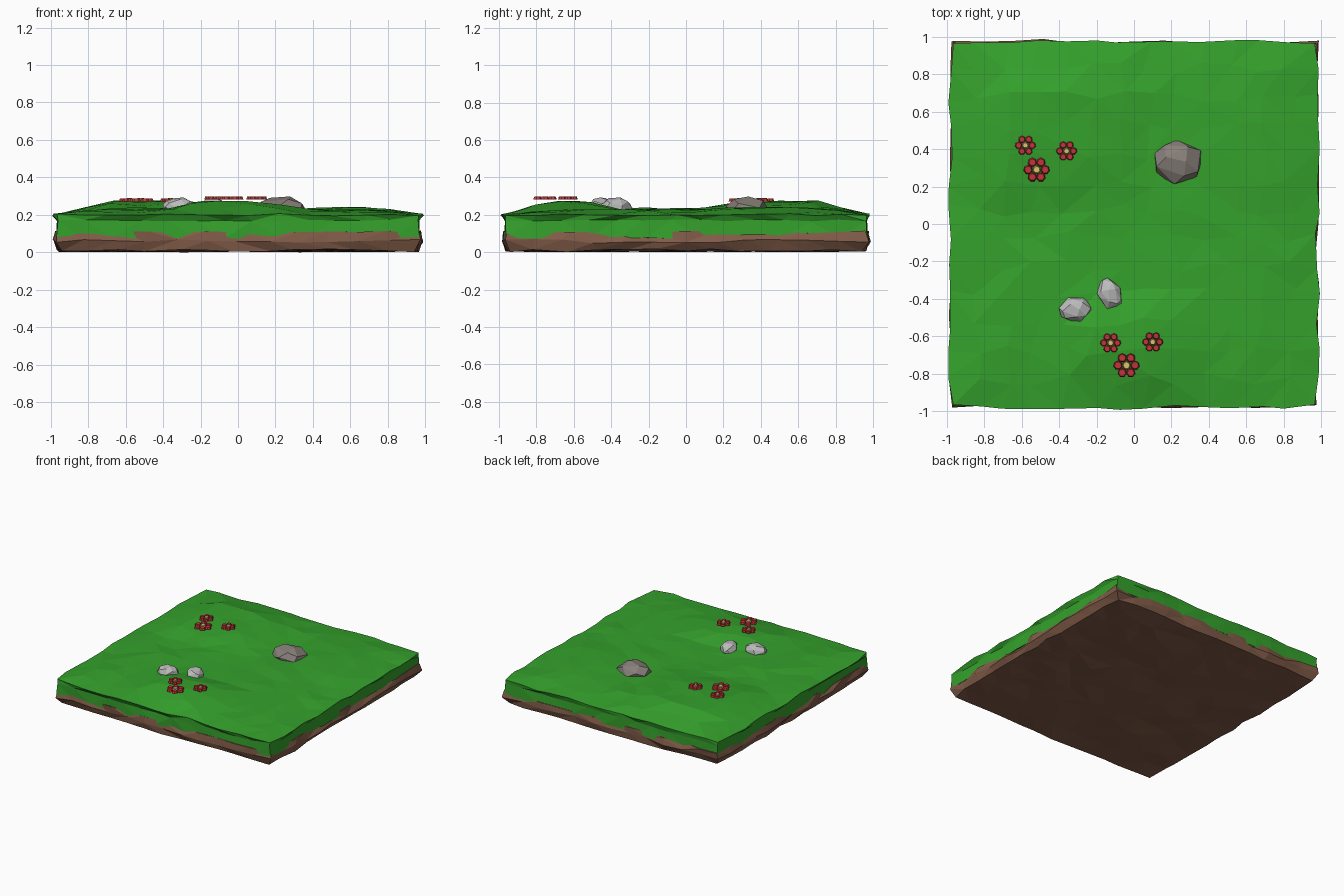
import bpy, bmesh, math, random
from mathutils import Vector

if "Cube" in bpy.data.objects:
    bpy.data.objects.remove(bpy.data.objects["Cube"])

random.seed(7)


def material(name, rgb):
    m = bpy.data.materials.new(name)
    m.diffuse_color = (*rgb, 1)
    m.use_nodes = True
    m.node_tree.nodes["Principled BSDF"].inputs["Base Color"].default_value = m.diffuse_color
    return m


GRASS = material("grass_green", (0.035, 0.36, 0.025))
DIRT = material("dirt_brown", (0.22, 0.105, 0.065))
RED = material("petal_red", (0.55, 0.035, 0.045))
YELLOW = material("pollen_yellow", (0.72, 0.55, 0.16))
DARK = material("dark_stone", (0.24, 0.21, 0.19))
LIGHT = material("light_stone", (0.5, 0.5, 0.5))


def finish(name, bm, *mats):
    bmesh.ops.recalc_face_normals(bm, faces=bm.faces[:])
    me = bpy.data.meshes.new(name)
    bm.to_mesh(me)
    bm.free()
    for m in mats:
        me.materials.append(m)
    ob = bpy.data.objects.new(name, me)
    bpy.context.collection.objects.link(ob)
    return ob


def jit(a):
    return random.uniform(-a, a)


def slab(name, n, surface, rings, mat):
    """Uneven sheet whose border is carried through wall rings (half size, z, jitter)."""
    bm = bmesh.new()
    grid = {}
    for i in range(n + 1):
        for j in range(n + 1):
            edge_x, edge_y = i in (0, n), j in (0, n)
            x = (2 * i / n - 1) * 0.98 + jit(0.013 if edge_x else 0.035)
            y = (2 * j / n - 1) * 0.98 + jit(0.013 if edge_y else 0.035)
            if edge_x and edge_y:
                x, y = math.copysign(0.965, x), math.copysign(0.965, y)
            grid[i, j] = bm.verts.new(surface(x, y))
    for i in range(n):
        for j in range(n):
            bm.faces.new([grid[i, j], grid[i + 1, j], grid[i + 1, j + 1], grid[i, j + 1]])
    border = ([(i, 0) for i in range(n)] + [(n, j) for j in range(n)]
              + [(i, n) for i in range(n, 0, -1)] + [(0, j) for j in range(n, 0, -1)])
    last = [grid[b] for b in border]
    for half, z, dxy, dz in rings:
        ring = [bm.verts.new(((2 * i / n - 1) * half + jit(dxy),
                              (2 * j / n - 1) * half + jit(dxy), z + jit(dz)))
                for i, j in border]
        for k in range(len(ring)):
            m = (k + 1) % len(ring)
            bm.faces.new([last[k], last[m], ring[m], ring[k]])
        last = ring
    bm.faces.new(last)
    bmesh.ops.triangulate(bm, faces=bm.faces[:])
    return finish(name, bm, mat)


# Grass: flat-topped hills falling away to the rim
HILLS = [(-0.45, 0.56, 0.42, 0.42, 0.048), (0.0, -0.68, 0.31, 0.25, 0.045),
         (0.65, 0.5, 0.35, 0.4, 0.012), (-0.35, -0.35, 0.3, 0.3, 0.01)]


def ground(x, y):
    ramp = min(1, max(0, 0.99 - max(abs(x), abs(y))) / 0.25)
    h = 0.2 + 0.026 * ramp
    for cx, cy, rx, ry, a in HILLS:
        h += a * ramp * math.exp(-abs((x - cx) / rx) ** 4 - abs((y - cy) / ry) ** 4)
    return h


slab("grass", 13, lambda x, y: (x, y, ground(x, y) + jit(0.006)),
     [(0.965, 0.17, 0.004, 0.005), (0.967, 0.075, 0.005, 0.005)], GRASS)

# Dirt: underside sheet with a bulging wall that breaks through the grass
slab("dirt", 12, lambda x, y: (x * 0.975, y * 0.975, 0.009 + jit(0.009)),
     [(0.978, 0.06, 0.012, 0.012), (0.965, 0.108, 0.014, 0.008)], DIRT)


# Rocks: faceted hulls
def rock(name, x, y, size, turn, top, mat, count=18):
    bm = bmesh.new()
    for k in range(count):
        z = 1 - 2 * (k + 0.5) / count
        a = k * 2.4 + jit(0.3)
        r = math.sqrt(1 - z * z)
        p = Vector((r * math.cos(a), r * math.sin(a), z))
        bm.verts.new([c * s for c, s in zip(p, size)])
    bmesh.ops.convex_hull(bm, input=bm.verts[:])
    bmesh.ops.dissolve_limit(bm, angle_limit=0.2, verts=bm.verts[:], edges=bm.edges[:])
    ob = finish(name, bm, mat)
    ob.location = (x, y, top - size[2])
    ob.rotation_euler.z = turn


rock("large_rock", 0.235, 0.33, (0.14, 0.12, 0.075), 0.2, 0.302, DARK, 20)
rock("small_rock_left", -0.315, -0.455, (0.09, 0.07, 0.055), 0.0, 0.295, LIGHT, 26)
rock("small_rock_right", -0.13, -0.375, (0.09, 0.066, 0.055), 1.9, 0.295, LIGHT, 26)


# Flowers: six round petals about a yellow centre
def flower(name, x, y, r, z):
    bm = bmesh.new()

    def blob(px, py, rad, pz, thick, slot):
        made = bmesh.ops.create_cone(bm, cap_ends=True, segments=7, radius1=rad,
                                     radius2=rad * 0.75, depth=thick)["verts"]
        for v in made:
            v.co += Vector((px, py, pz))
        for f in {f for v in made for f in v.link_faces}:
            f.material_index = slot

    for k in range(6):
        a = k * math.pi / 3
        blob(r * 0.66 * math.cos(a), r * 0.66 * math.sin(a), r * 0.36, 0, 0.016, 0)
    blob(0, 0, r * 0.34, 0.001, 0.018, 1)
    ob = finish(name, bm, RED, YELLOW)
    ob.location = (x, y, z)


SPOTS = [(-0.58, 0.42, 0.055, 0.28), (-0.36, 0.39, 0.055, 0.28), (-0.52, 0.29, 0.069, 0.28),
         (-0.125, -0.635, 0.055, 0.289), (0.1, -0.63, 0.055, 0.289), (-0.04, -0.755, 0.069, 0.289)]
for k, s in enumerate(SPOTS):
    flower(f"flower_{k + 1}", *s)
